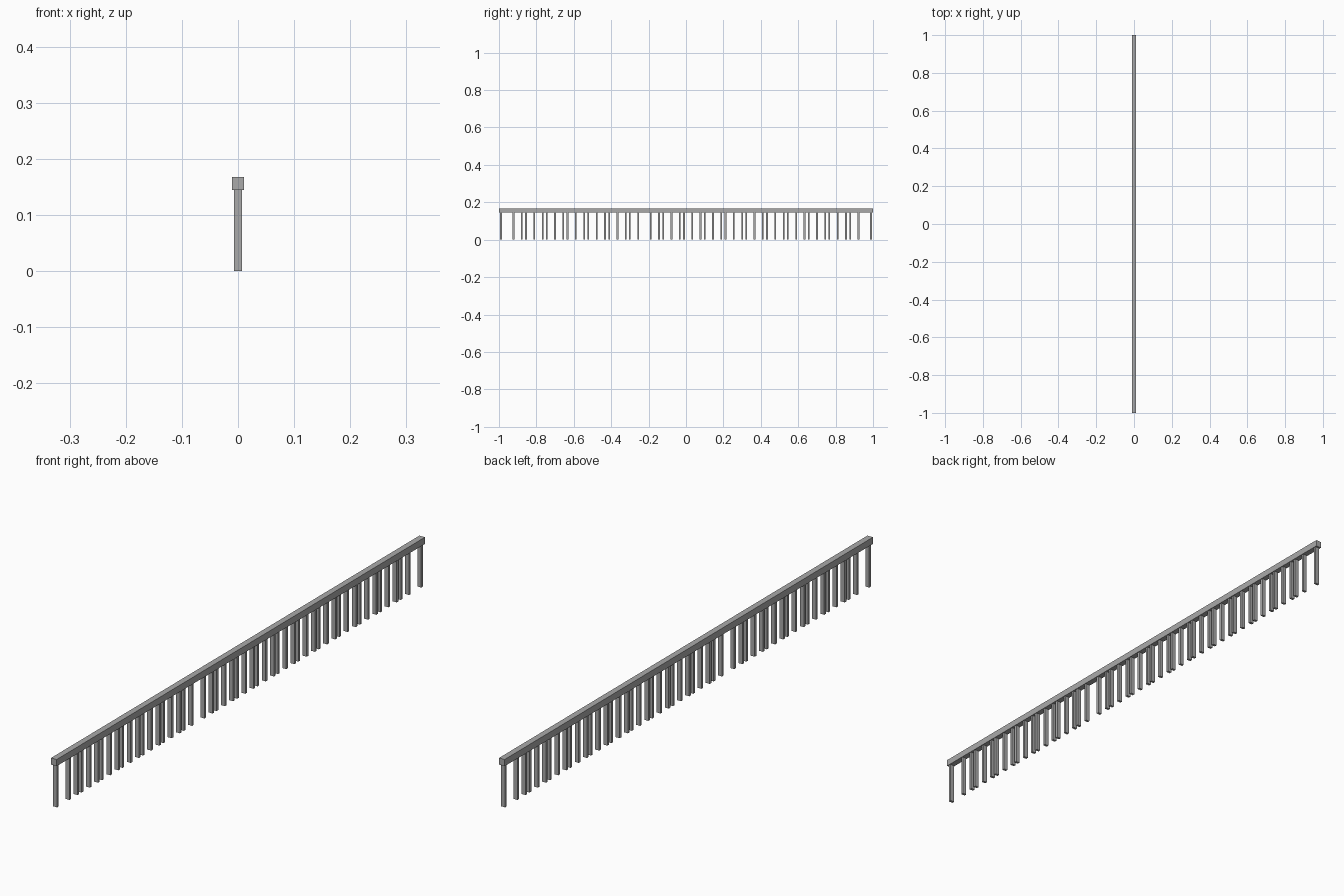
import bpy

if "Cube" in bpy.data.objects:
    bpy.data.objects.remove(bpy.data.objects["Cube"])

metal = bpy.data.materials.new("mid_grey")
metal.diffuse_color = (0.4, 0.4, 0.4, 1)
metal.use_nodes = True
metal.node_tree.nodes["Principled BSDF"].inputs["Base Color"].default_value = metal.diffuse_color


def box(name, size, centre):
    """Axis-aligned box with its size baked into the mesh."""
    bpy.ops.mesh.primitive_cube_add(size=1, location=centre)
    ob = bpy.context.object
    ob.name = name
    ob.scale = size
    bpy.ops.object.transform_apply(location=False, rotation=False, scale=True)
    ob.data.materials.append(metal)
    return ob


# Top rail running the full length
RAIL_BOTTOM, RAIL_TOP = 0.145, 0.168
box("rail", (0.021, 2.0, RAIL_TOP - RAIL_BOTTOM), (0, 0, (RAIL_BOTTOM + RAIL_TOP) / 2))

# Thin posts on a fine pitch: a 5-step rhythm of one single and one close pair,
# whose order flips after the wider gap left of the middle
PITCH = 0.02222
steps = [-3, 86]
for n in range(84):
    rhythm = (0, 2, 3) if n <= 30 else (0, 1, 3)
    if n % 5 in rhythm and n not in (31, ):
        steps.append(n)

for n in sorted(steps):
    box("post", (0.015, 0.009, RAIL_BOTTOM), (0, (n - 41.5) * PITCH, RAIL_BOTTOM / 2))
